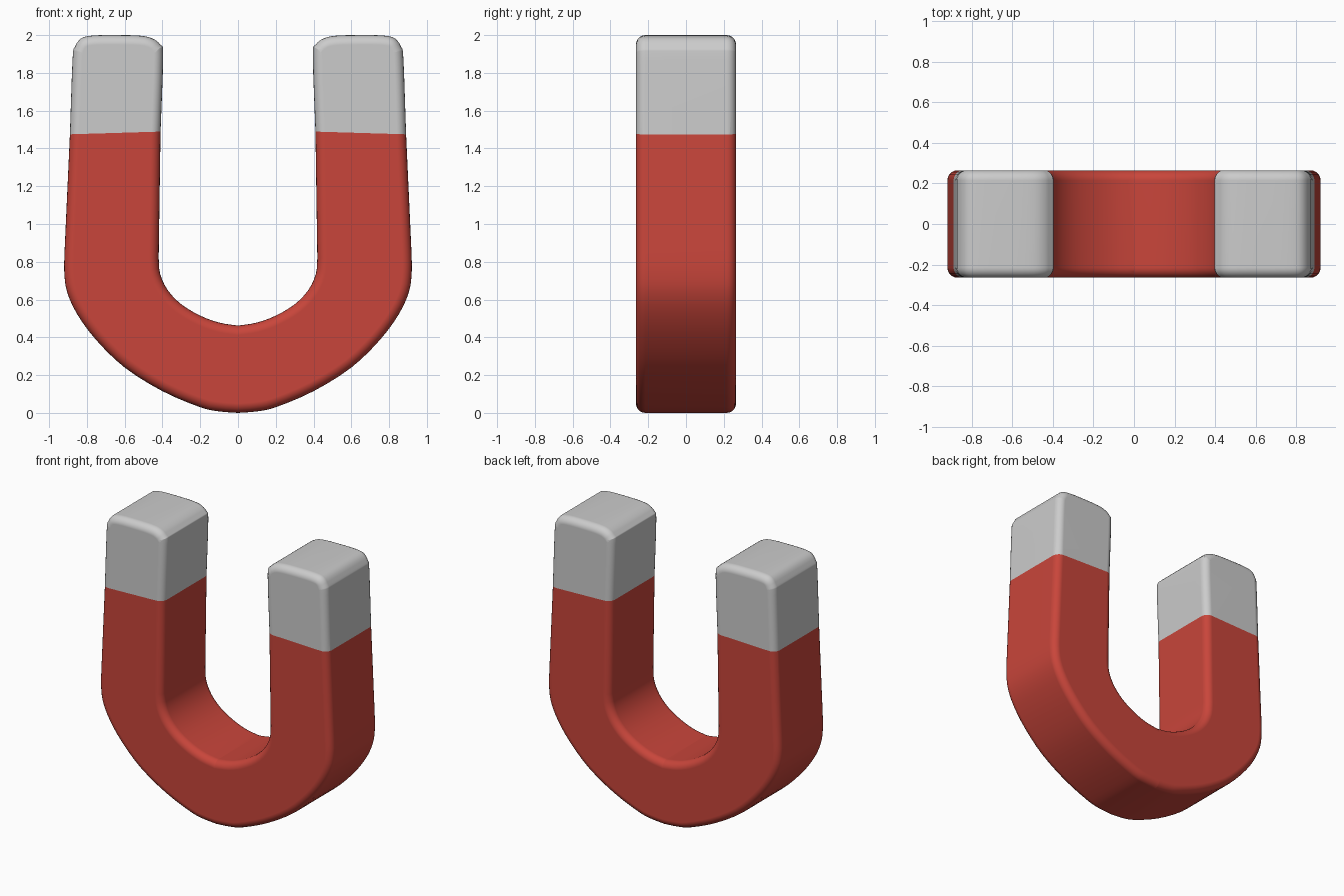
import bpy, bmesh
from mathutils import Vector

if "Cube" in bpy.data.objects:
    bpy.data.objects.remove(bpy.data.objects["Cube"])


def material(name, rgb):
    m = bpy.data.materials.new(name)
    m.diffuse_color = (*rgb, 1)
    m.use_nodes = True
    m.node_tree.nodes["Principled BSDF"].inputs["Base Color"].default_value = m.diffuse_color
    return m


def smooth(pts, steps=3):
    """Catmull-Rom curve through the points."""
    p = [Vector(q) for q in pts]
    p = [p[0] * 2 - p[1]] + p + [p[-1] * 2 - p[-2]]
    out = []
    for i in range(1, len(p) - 2):
        a, b, c, d = p[i - 1:i + 3]
        for s in range(steps):
            t = s / steps
            out.append(0.5 * (2 * b + (c - a) * t + (2 * a - 5 * b + 4 * c - d) * t**2
                              + (3 * b - a - 3 * c + d) * t**3))
    return out + [p[-2]]


# Right half of the horseshoe outline (x, z): outside, tip corners, inside
outer = smooth([(0, 0), (.1, .008), (.2, .03), (.4, .115), (.6, .24), (.75, .385),
                (.85, .52), (.905, .64), (.92, .75), (.918, .86)])
tip = smooth([(.89, 1.475), (.876, 1.87), (.865, 1.935), (.83, 1.983), (.765, 1.998),
              (.64, 2.0), (.52, 1.997), (.455, 1.983), (.41, 1.948), (.396, 1.89), (.41, 1.49)])
inner = smooth([(.42, .82), (.412, .735), (.372, .65), (.3, .575), (.2, .515),
                (.1, .478), (0, .462)])
right = outer + tip + inner
outline = right + [Vector((-p.x, p.y)) for p in reversed(right[1:-1])]

# Extrude the outline and round the front and back rims
HALF = 0.265
bm = bmesh.new()
front = bm.faces.new([bm.verts.new((p.x, -HALF, p.y)) for p in outline])
res = bmesh.ops.extrude_face_region(bm, geom=[front], use_keep_orig=True)
for v in res["geom"]:
    if isinstance(v, bmesh.types.BMVert):
        v.co.y = HALF
bmesh.ops.recalc_face_normals(bm, faces=bm.faces[:])
rims = [e for e in bm.edges if abs(e.verts[0].co.y - e.verts[1].co.y) < 1e-5]
bmesh.ops.bevel(bm, geom=rims, offset=0.05, offset_type='OFFSET', segments=5,
                profile=0.5, affect='EDGES', clamp_overlap=False)

# Cut along the middle, then along the slightly slanted paint line of each leg
bmesh.ops.bisect_plane(bm, geom=bm.verts[:] + bm.edges[:] + bm.faces[:],
                       plane_co=(0, 0, 0), plane_no=(1, 0, 0))
SLOPE = 0.03
for s in (-1, 1):
    faces = [f for f in bm.faces if f.calc_center_median().x * s > 0]
    geom = list({e for f in faces for e in f.edges}) + list({v for f in faces for v in f.verts}) + faces
    bmesh.ops.bisect_plane(bm, geom=geom, plane_co=(s * .65, 0, 1.482),
                           plane_no=(s * SLOPE, 0, 1))
for f in bm.faces:
    c = f.calc_center_median()
    f.material_index = int(c.z > 1.482 - SLOPE * (abs(c.x) - .65))

mesh = bpy.data.meshes.new("horseshoe_magnet")
bm.to_mesh(mesh)
bm.free()
mesh.materials.append(material("red paint", (.58, .06, .043)))
mesh.materials.append(material("light grey steel", (.6, .6, .6)))
magnet = bpy.data.objects.new("horseshoe_magnet", mesh)
bpy.context.collection.objects.link(magnet)
bpy.context.view_layer.objects.active = magnet
magnet.select_set(True)
bpy.ops.object.shade_smooth_by_angle()
wn = magnet.modifiers.new("flat_sides", 'WEIGHTED_NORMAL')
wn.keep_sharp = True
